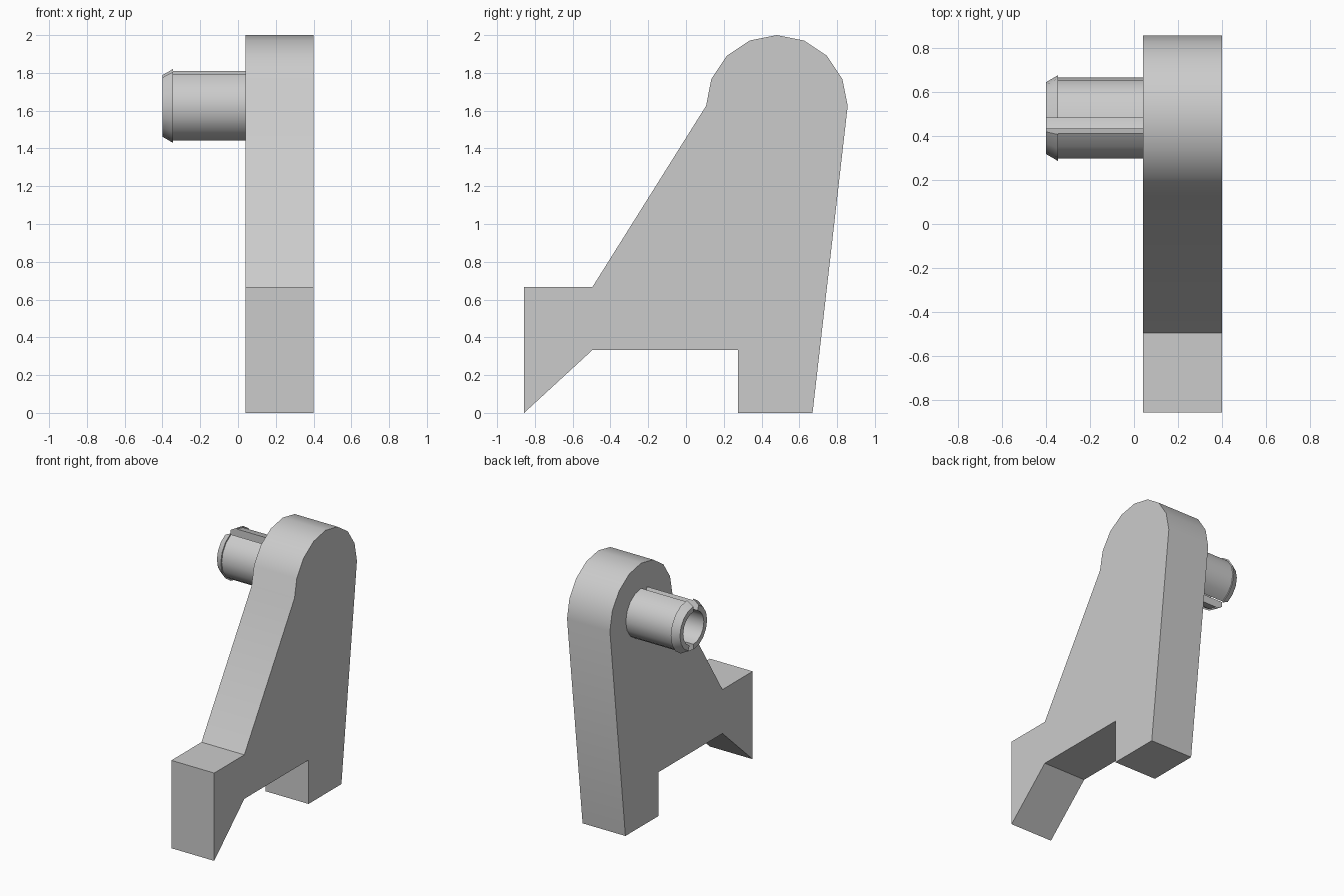
import bpy, bmesh
from math import sin, cos, pi

if "Cube" in bpy.data.objects:
    bpy.data.objects.remove(bpy.data.objects["Cube"])

GREY = (0.6, 0.6, 0.6, 1)
grey = bpy.data.materials.new("light_grey")
grey.use_nodes = True
grey.diffuse_color = GREY
grey.node_tree.nodes["Principled BSDF"].inputs["Base Color"].default_value = GREY

AXIS_Y, AXIS_Z = 0.481, 1.625   # centre of the rounded head and the pin
FACE, BACK = 0.04, 0.4          # the two sides of the plate


def finish(bm, name):
    bmesh.ops.recalc_face_normals(bm, faces=bm.faces)
    mesh = bpy.data.meshes.new(name)
    bm.to_mesh(mesh)
    bm.free()
    mesh.materials.append(grey)
    obj = bpy.data.objects.new(name, mesh)
    bpy.context.collection.objects.link(obj)
    bpy.ops.object.select_all(action='DESELECT')
    obj.select_set(True)
    bpy.context.view_layer.objects.active = obj
    bpy.ops.object.shade_smooth_by_angle()


def around(radius, angle):
    return AXIS_Y + radius * sin(angle), AXIS_Z + radius * cos(angle)


# Bracket plate: two feet, sloping front and a rounded head
outline = [(-0.857, 0), (-0.857, 0.667), (-0.495, 0.667)]
outline += [around(0.375, i * pi / 8) for i in range(-4, 5)]
outline += [(0.67, 0), (0.275, 0), (0.275, 0.333), (-0.495, 0.333)]
bm = bmesh.new()
side = bm.faces.new([bm.verts.new((FACE, y, z)) for y, z in outline])
grown = bmesh.ops.extrude_face_region(bm, geom=[side], use_keep_orig=True)
moved = [v for v in grown["geom"] if isinstance(v, bmesh.types.BMVert)]
bmesh.ops.translate(bm, verts=moved, vec=(BACK - FACE, 0, 0))
finish(bm, "bracket_plate")

# Hollow pin: two shells with a lipped end, split by a slot above and below
section = [(FACE, 0.124), (-0.4, 0.124), (-0.4, 0.163),
           (-0.345, 0.195), (-0.345, 0.184), (FACE, 0.184)]
for name, start in (("pin_rear_half", 0), ("pin_front_half", pi)):
    bm = bmesh.new()
    rings = [[bm.verts.new((x, *around(r, start + i * pi / 8))) for x, r in section]
             for i in range(8)]
    count = len(section)
    for a, b in zip(rings, rings[1:]):
        for j in range(count):
            k = (j + 1) % count
            bm.faces.new((a[j], a[k], b[k], b[j]))
    bm.faces.new(rings[0])
    bm.faces.new(rings[-1])
    finish(bm, name)
